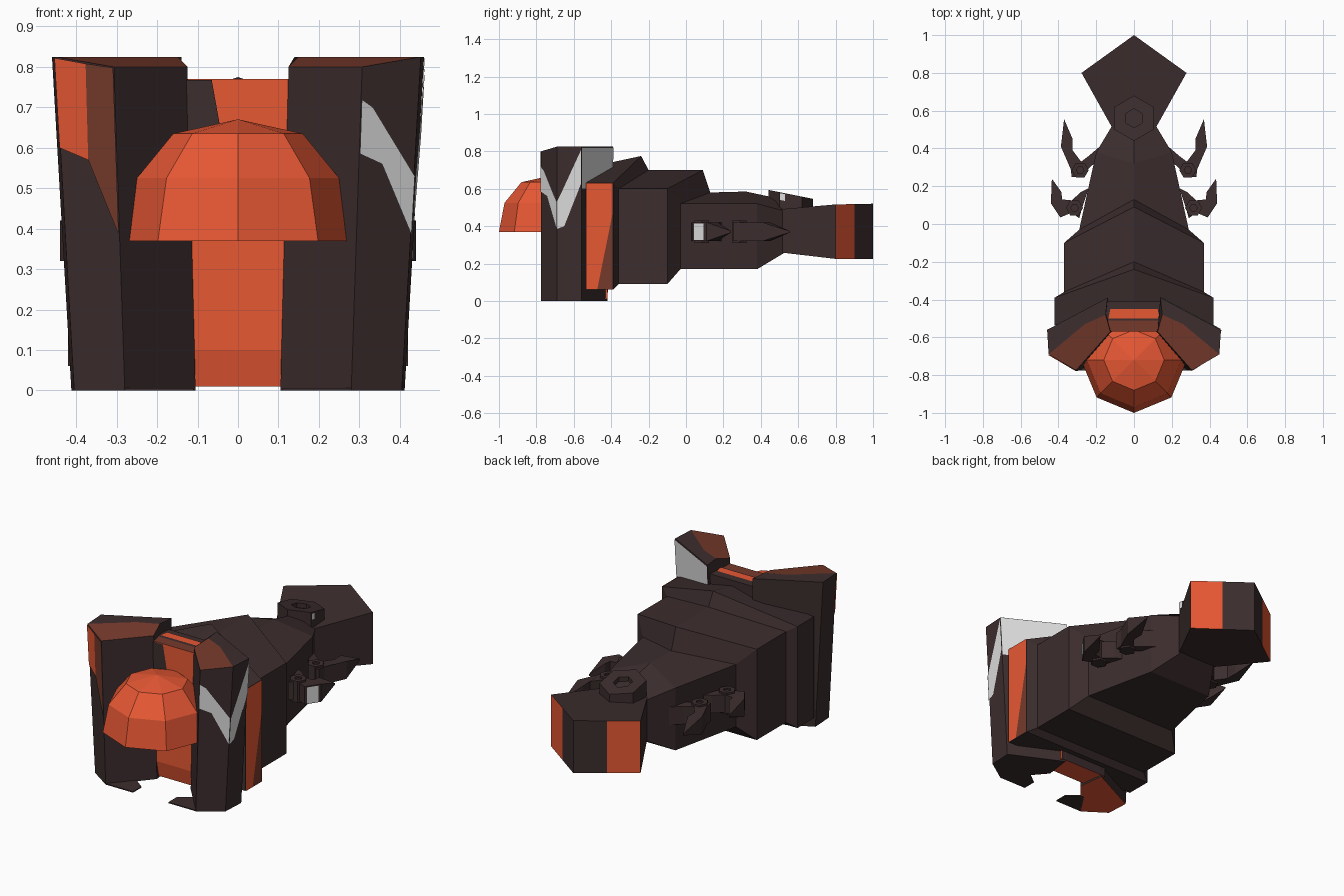
import bpy, bmesh, math
from mathutils import Vector

if "Cube" in bpy.data.objects:
    bpy.data.objects.remove(bpy.data.objects["Cube"])


def material(name, rgb):
    m = bpy.data.materials.new(name)
    m.diffuse_color = (*rgb, 1)
    m.use_nodes = True
    m.node_tree.nodes["Principled BSDF"].inputs["Base Color"].default_value = m.diffuse_color
    return m


MATS = [material("dark_umber", (0.045, 0.026, 0.027)),
        material("orange", (0.84, 0.102, 0.036)),
        material("rust_brown", (0.18, 0.042, 0.024)),
        material("pale_grey", (0.74, 0.74, 0.74))]
DARK, ORANGE, BROWN, GREY = range(4)


def make(name, verts, faces, base=DARK, rule=None, fix=True):
    bm = bmesh.new()
    vs = [bm.verts.new(v) for v in verts]
    for f in faces:
        bm.faces.new([vs[i] for i in f])
    if fix:
        bmesh.ops.recalc_face_normals(bm, faces=bm.faces[:])
    bm.normal_update()
    for f in bm.faces:
        f.material_index = base
        if rule:
            f.material_index = rule(f.calc_center_median(), f.normal, base)
    me = bpy.data.meshes.new(name)
    bm.to_mesh(me)
    bm.free()
    for m in MATS:
        me.materials.append(m)
    ob = bpy.data.objects.new(name, me)
    bpy.context.collection.objects.link(ob)
    return ob


def loft(name, rings, base=DARK, rule=None):
    """Join equal-length closed rings of 3D points and cap both ends."""
    n = len(rings[0])
    verts = [p for r in rings for p in r]
    faces = [(k * n + i, k * n + (i + 1) % n, (k + 1) * n + (i + 1) % n, (k + 1) * n + i)
             for k in range(len(rings) - 1) for i in range(n)]
    last = (len(rings) - 1) * n
    faces += [tuple(range(n)), tuple(range(last, last + n))]
    return make(name, verts, faces, base, rule)


def plate(name, pts, col):
    make(name, pts, [range(len(pts))], col, fix=False)


def poly_ring(n, r, cx, cy, z, start):
    return [(cx + r * math.cos(start + i * math.tau / n),
             cy + r * math.sin(start + i * math.tau / n), z) for i in range(n)]


# Armoured body: stepped ridge-roofed segments (side y, ridge y, half width, bottom, shoulder, ridge)
sections = [(-.535, -.45, .42, .06, .63, .73), (-.39, -.24, .42, .06, .63, .775),
            (-.36, -.20, .37, .09, .60, .70), (-.10, .09, .37, .09, .60, .70),
            (-.03, .13, .29, .17, .52, .58), (.38, .32, .20, .17, .52, .585),
            (.53, .53, .11, .26, .48, .54)]
loft("armoured_body", [[(-w, ys, zb), (w, ys, zb), (w, ys, zs), (0, yr, zr), (-w, ys, zs)]
                       for ys, yr, w, zb, zs, zr in sections])

# Painted panel on the right side of the collar
for nm, col, pts in [("collar_orange_panel", ORANGE,
                      [(-.535, .06), (-.475, .06), (-.392, .47), (-.392, .63), (-.535, .63)]),
                     ("collar_brown_panel", BROWN, [(-.475, .06), (-.392, .06), (-.392, .47)])]:
    plate(nm, [(.424, y, z) for y, z in pts], col)

# Front shells: tapered wedge columns with a sloped inner top
PLAN_TOP = [(.14, -.39), (.46, -.56), (.452, -.69), (.307, -.775), (.125, -.57)]
PLAN_LOW = [(.125, -.42), (.412, -.56), (.405, -.69), (.28, -.775), (.105, -.57)]
ZTOP = [.825, .825, .825, .80, .80]


def shell(name, s):
    low = [(s * x, y, 0) for x, y in PLAN_LOW]
    top = [(s * x, y, z) for (x, y), z in zip(PLAN_TOP, ZTOP)]
    extra = [(s * .26, -.53, .825), (s * .15, -.48, .825)]
    faces = [(i, (i + 1) % 5, 5 + (i + 1) % 5, 5 + i) for i in range(4)]
    faces += [(4, 0, 5, 11, 9), (0, 1, 2, 3, 4), (5, 6, 7, 10, 11), (11, 10, 7, 8, 9)]

    def rule(c, n, base):
        if n.z > .5 and c.z < .822:
            return BROWN
        return ORANGE if n.z < -.5 and s < 0 else base
    make(name, low + top + extra, faces, DARK, rule)
    # thin floor flange reaching inwards in front of the centre panel
    floor = [(.28, -.775), (.11, -.775), (.11, -.70), (.19, -.64)]
    loft(name + "_floor", [[(s * x, y, z) for x, y in floor] for z in (0, .006)])


def shell_patch(name, s, a, b, uz, col):
    """Thin painted plate on the shell wall from plan corner a to corner b, points as (u, z)."""
    def point(u, z):
        def corner(i):
            return Vector(PLAN_LOW[i]).lerp(Vector(PLAN_TOP[i]), z / ZTOP[i])
        p = corner(a).lerp(corner(b), u)
        return Vector((s * p.x, p.y, z))
    pts = [point(u, z) for u, z in uz]
    n = (pts[1] - pts[0]).cross(pts[2] - pts[0]).normalized()
    if n.dot(pts[0] - Vector((s * .3, -.58, .4))) < 0:
        n = -n
        pts.reverse()
    plate(name, [p + n * .004 for p in pts], col)


shell("right_front_shell", 1)
shell("left_front_shell", -1)
shell_patch("chevron_front", 1, 3, 2, [(0, .72), (.2, .70), (1, .53), (1, .385), (.4, .56), (0, .585)], GREY)
shell_patch("chevron_side", 1, 2, 1, [(0, .53), (.15, .57), (1, .81), (1, .63), (.3, .40), (0, .385)], GREY)
shell_patch("shell_back_paint", 1, 1, 0, [(0, .822), (1, .822), (1, .6), (0, .6)], GREY)
shell_patch("shell_orange_paint", -1, 3, 2, [(.47, .808), (1, .822), (1, .6), (.5, .57)], ORANGE)
shell_patch("shell_brown_paint", -1, 3, 2, [(0, .798), (.47, .808), (.5, .57), (0, .385)], BROWN)

# Centre panel between the shells, with slot and rear rim on top
profile = [(-.42, .01), (-.55, .01), (-.57, .10), (-.57, .77), (-.51, .77), (-.41, .77)]
loft("centre_panel", [[(x, y, z) for y, z in profile] for x in (-.15, .15)], ORANGE,
     lambda c, n, b: (BROWN if c.y < -.52 else DARK) if n.z > .5 else (DARK if n.y > .5 else b))
plate("top_slot", [(-.135, -.50, .774), (.135, -.50, .774), (.125, -.45, .774), (-.125, -.45, .774)], ORANGE)
plate("panel_dark_patch", [(-.15, -.574, .60), (-.035, -.574, .60), (-.065, -.574, .768),
                           (-.15, -.574, .768)], DARK)

# Faceted eight-sided dome head
rings = [poly_ring(8, r, 0, -.72, z, math.pi / 2) for r, z in
         [(.28, .37), (.25, .525), (.16, .635), (.002, .67)]]
loft("dome_head", rings, ORANGE)

# Flared tail fin, outer halves of the rear faces painted orange
plan = [(-.11, .50), (.11, .50), (.278, .80), (.139, .90), (0, 1), (-.139, .90), (-.278, .80)]
loft("tail_fin", [[(x, y, .26 if y < .6 else .225) for x, y in plan],
                  [(x, y, .49 if y < .6 else .50 + .02 * y) for x, y in plan]], DARK,
     lambda c, n, b: ORANGE if c.y > .82 and abs(c.x) > .14 and abs(n.z) < .5 else b)

# Tilted hexagonal tail hub with a recessed centre
hub = []
for r, z in [(.12, .47), (.12, .57), (.05, .57), (.05, .545)]:
    hub.append([(x, y, z - (y - .56) * .2) for x, y, z in poly_ring(6, r, 0, .56, z, math.pi / 2)])
loft("tail_hub", hub)
plate("hub_mark", [(.108, .502, .54), (.108, .528, .535), (.108, .528, .572), (.108, .502, .575)], GREY)

# Side claws: flat hooked prisms narrowing to a point
CLAWS = {"front_claw": ([(.24, .19), (.27, .10), (.29, .03), (.33, .06), (.39, .035), (.44, .11),
                         (.435, .24), (.385, .17), (.38, .13), (.33, .125), (.28, .17)], (.315, .085)),
         "rear_claw": ([(.17, .42), (.20, .33), (.29, .25), (.33, .25), (.335, .29), (.387, .41),
                        (.37, .555), (.325, .45), (.325, .39), (.28, .33), (.24, .36)], (.285, .285))}
for nm, (pts, joint) in CLAWS.items():
    tip = max(range(len(pts)), key=lambda i: pts[i][1])
    for side, s in (("right", 1), ("left", -1)):
        loft(f"{side}_{nm}", [[(s * x, y, .37 + d * (.05 if i != tip else .004))
                               for i, (x, y) in enumerate(pts)] for d in (-1, 1)])
        loft(f"{side}_{nm}_joint", [poly_ring(6, r, s * joint[0], joint[1], z, 0) for r, z in
                                    [(.045, .31), (.045, .43), (.02, .43), (.02, .415)]])
plate("claw_mark", [(.400, .043, .325), (.434, .094, .325), (.434, .094, .415), (.400, .043, .415)], GREY)
